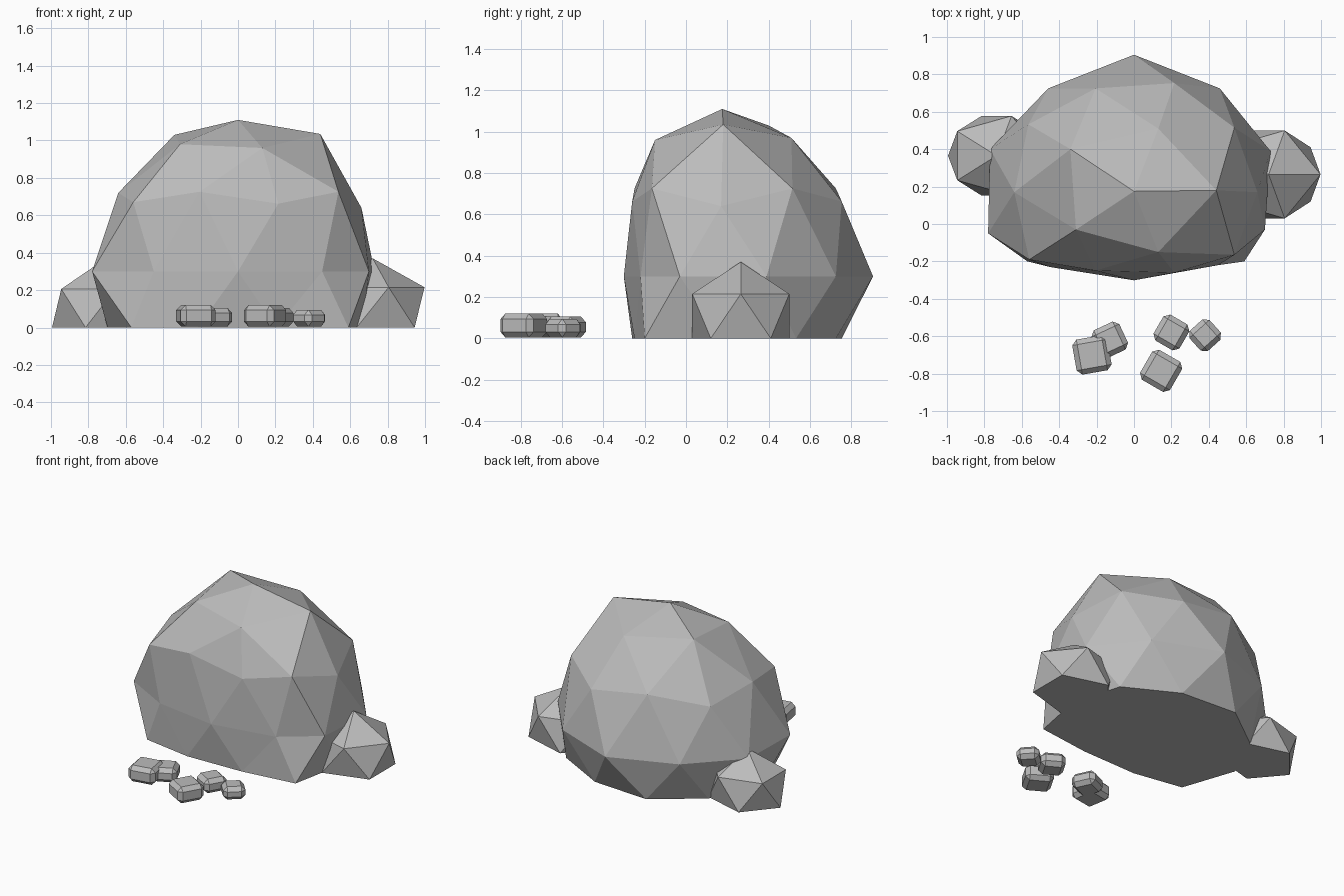
import bpy, bmesh
from math import radians
from mathutils import Vector

cube = bpy.data.objects.get("Cube")
if cube:
    bpy.data.objects.remove(cube)

stone = bpy.data.materials.new("stone grey")
stone.use_nodes = True
GREY = (0.5, 0.5, 0.5, 1)
stone.diffuse_color = GREY
stone.node_tree.nodes["Principled BSDF"].inputs["Base Color"].default_value = GREY


def add_object(name, bm):
    mesh = bpy.data.meshes.new(name)
    bm.to_mesh(mesh)
    bm.free()
    mesh.materials.append(stone)
    obj = bpy.data.objects.new(name, mesh)
    bpy.context.collection.objects.link(obj)
    return obj


def rock(name, detail, center, radii, front_squash=1, corners=()):
    """Faceted stone with a flat foot; listed corners pull the nearest vertex."""
    bm = bmesh.new()
    bmesh.ops.create_icosphere(bm, subdivisions=detail, radius=1)
    for v in bm.verts:
        if v.co.y < -0.5:
            v.co.y = -0.5 + (v.co.y + 0.5) * front_squash
        v.co = Vector(c + r * k for c, r, k in zip(center, radii, v.co))
        v.co.z = max(v.co.z, 0)
    for corner in map(Vector, corners):
        nearest = min(bm.verts, key=lambda v: (v.co - corner).length)
        nearest.co = corner
    # Merge the foot into a single flat face
    foot = [f for f in bm.faces if all(v.co.z < 0.001 for v in f.verts)]
    bmesh.ops.dissolve_faces(bm, faces=foot, use_verts=True)
    bmesh.ops.recalc_face_normals(bm, faces=bm.faces)
    return add_object(name, bm)


# Main boulder, with its irregular corners
rock("boulder", 2, (0, 0.175, 0.3), (0.78, 0.68, 0.81), 0.4, [
    (0.44, 0.18, 1.035), (0.13, -0.15, 0.96), (-0.31, -0.03, 0.98),
    (-0.34, 0.4, 1.03), (0.13, 0.51, 0.97),
    (0.66, 0.17, 0.64), (-0.64, 0.17, 0.72), (-0.56, -0.19, 0.67),
    (-0.78, -0.05, 0.3), (-0.77, 0.4, 0.3), (0.7, -0.03, 0.3),
    (0.73, 0.39, 0.3), (0.45, -0.22, 0.3), (-0.45, -0.23, 0.3),
    (0, 0.905, 0.3), (0.59, -0.2, 0), (-0.57, -0.2, 0),
])

# Smaller stones on each side
rock("left_side_stone", 1, (0.72, 0.265, 0.09), (0.31, 0.276, 0.28))
rock("right_side_stone", 1, (-0.735, 0.365, 0.09), (0.29, 0.25, 0.26))

# Chamfered pebbles in front: x, y, width, height, turn
PEBBLES = [
    (-0.225, -0.7, 0.19, 0.115, 10), (-0.13, -0.62, 0.165, 0.1, 25),
    (0.2, -0.58, 0.16, 0.1, -30), (0.38, -0.595, 0.145, 0.09, 42),
    (0.145, -0.785, 0.185, 0.115, -30),
]
for i, (x, y, width, height, turn) in enumerate(PEBBLES, 1):
    bm = bmesh.new()
    bmesh.ops.create_cube(bm, size=1)
    bmesh.ops.scale(bm, vec=(width, width, height), verts=bm.verts)
    bmesh.ops.bevel(bm, geom=bm.edges[:], offset=0.027, segments=1, affect='EDGES')
    pebble = add_object(f"pebble_{i}", bm)
    pebble.location = (x, y, 0.005 + height / 2)
    pebble.rotation_euler.z = radians(turn)
